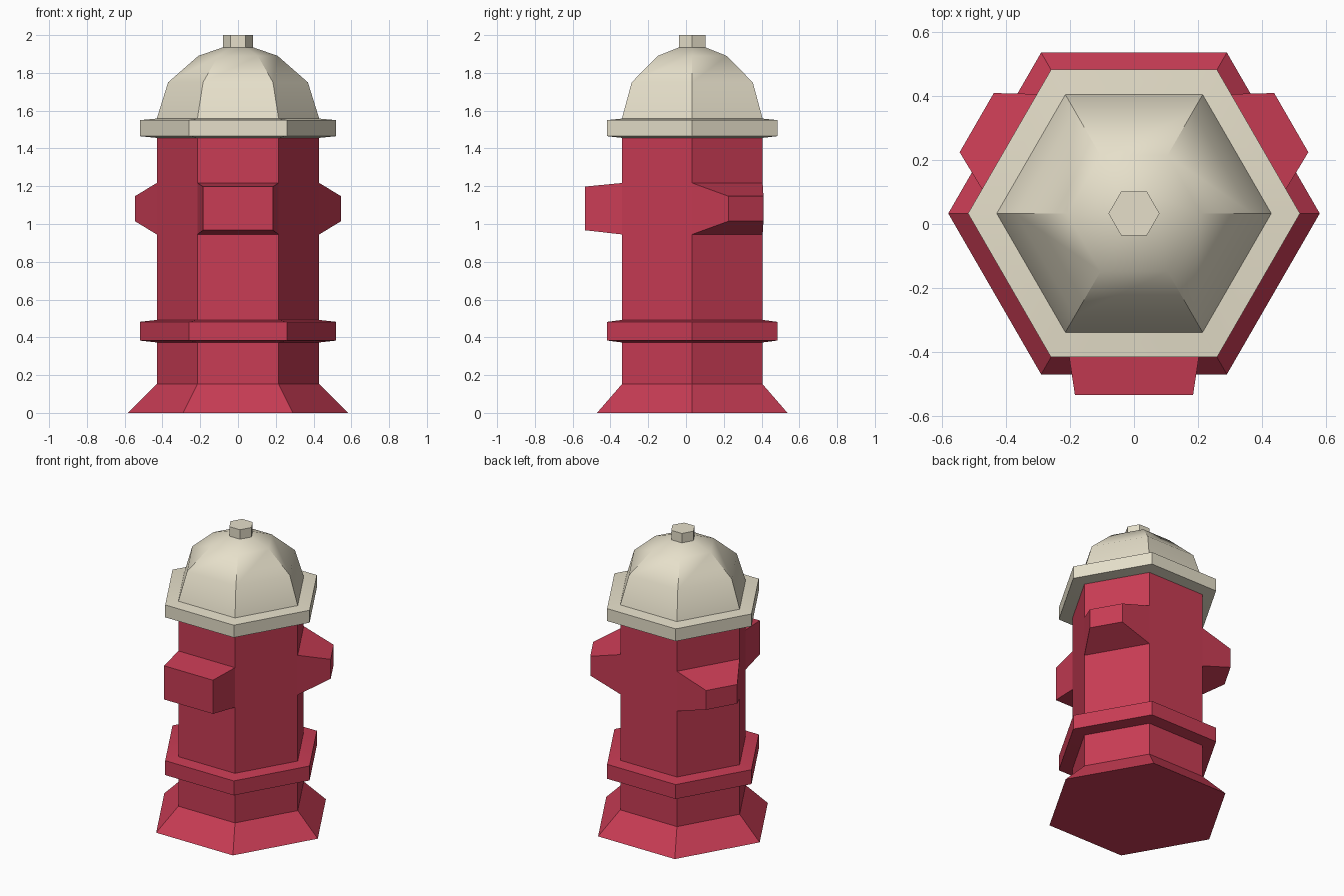
import bpy, bmesh, math
from mathutils import Vector

cube = bpy.data.objects.get("Cube")
if cube:
    bpy.data.objects.remove(cube, do_unlink=True)

CENTRE = Vector((0, 0.033, 0))   # axis of the hexagonal barrel
R = 0.43                         # barrel corner radius
APOTHEM = R * math.cos(math.pi / 6)


def material(name, colour):
    m = bpy.data.materials.new(name)
    m.use_nodes = True
    m.diffuse_color = (*colour, 1)
    m.node_tree.nodes["Principled BSDF"].inputs["Base Color"].default_value = (*colour, 1)
    return m


RED = material("red paint", (0.578, 0.045, 0.089))
CREAM = material("cream paint", (0.79, 0.74, 0.59))


def finish(name, bm, mat):
    """Turn a bmesh into a shaded object."""
    bmesh.ops.recalc_face_normals(bm, faces=bm.faces)
    mesh = bpy.data.meshes.new(name)
    bm.to_mesh(mesh)
    bm.free()
    mesh.materials.append(mat)
    ob = bpy.data.objects.new(name, mesh)
    ob.location = CENTRE
    bpy.context.collection.objects.link(ob)
    bpy.ops.object.select_all(action='DESELECT')
    ob.select_set(True)
    bpy.context.view_layer.objects.active = ob
    bpy.ops.object.shade_smooth_by_angle(angle=math.radians(33))
    return ob


def loft(bm, loops):
    """Skin quads between matching closed loops of points."""
    rings = [[bm.verts.new(p) for p in loop] for loop in loops]
    for a, b in zip(rings, rings[1:]):
        n = len(a)
        for i in range(n):
            j = (i + 1) % n
            bm.faces.new((a[i], a[j], b[j], b[i]))
    return rings


def hex_lathe(name, profile, mat, cap_bottom=True, cap_top=True):
    """Six-sided turning of a (radius, height) profile."""
    bm = bmesh.new()
    angles = [i * math.pi / 3 for i in range(6)]
    rings = loft(bm, [[(r * math.cos(a), r * math.sin(a), z) for a in angles]
                      for r, z in profile])
    if cap_bottom:
        bm.faces.new(rings[0])
    if cap_top:
        bm.faces.new(rings[-1])
    return finish(name, bm, mat)


def outlet(name, degrees, half_width, low, high):
    """Tapered block growing out of one whole barrel side."""
    a = math.radians(degrees)
    out = Vector((math.cos(a), math.sin(a), 0))
    side = Vector((-math.sin(a), math.cos(a), 0))

    def rect(dist, w, z0, z1):
        return [out * dist + side * s * w + Vector((0, 0, z))
                for s, z in ((-1, z0), (1, z0), (1, z1), (-1, z1))]

    bm = bmesh.new()
    rings = loft(bm, [rect(APOTHEM, R / 2, 0.945, 1.217),
                      rect(0.569, half_width, low, high)])
    bm.faces.new(rings[-1])
    return finish(name, bm, RED)


# Flared foot, barrel and lower flange
hex_lathe("body", [(0.582, 0), (R, 0.152), (R, 0.373), (0.52, 0.383),
                   (0.52, 0.482), (R, 0.492), (R, 1.456)], RED)

# Domed bonnet with its rim
hex_lathe("bonnet", [(R, 1.456), (0.52, 1.465), (0.52, 1.55), (R, 1.558),
                     (0.37, 1.75), (0.21, 1.89), (0.075, 1.937)],
          CREAM, cap_bottom=False)

# Operating nut
hex_lathe("top_nut", [(0.08, 1.935), (0.08, 2.0)], CREAM)

# Large front outlet and two smaller rear side outlets
outlet("front_outlet", 270, 0.185, 0.967, 1.198)
outlet("left_outlet", 30, 0.107, 1.015, 1.147)
outlet("right_outlet", 150, 0.107, 1.015, 1.147)
